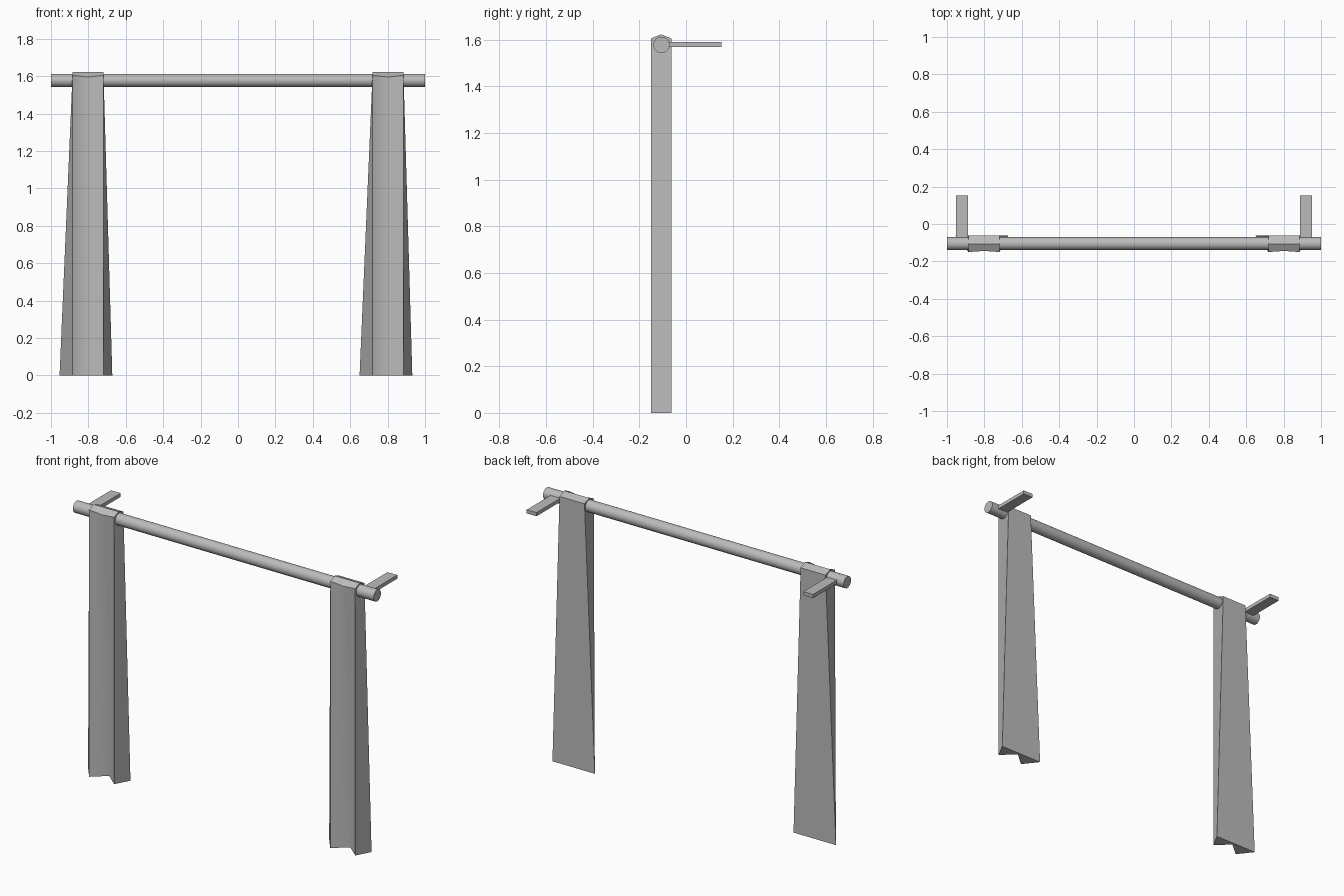
import bpy
import bmesh
from math import radians, pi
from mathutils import Matrix, Vector

cube = bpy.data.objects.get("Cube")
if cube:
    bpy.data.objects.remove(cube, do_unlink=True)

# One plain grey for every part
grey = bpy.data.materials.new("plain grey")
grey.use_nodes = True
colour = (0.5, 0.5, 0.5, 1)
grey.diffuse_color = colour
grey.node_tree.nodes["Principled BSDF"].inputs["Base Color"].default_value = colour

ROD_Y, ROD_Z = -0.105, 1.577


def add_object(name, bm):
    bmesh.ops.recalc_face_normals(bm, faces=bm.faces)
    mesh = bpy.data.meshes.new(name)
    bm.to_mesh(mesh)
    bm.free()
    mesh.materials.append(grey)
    obj = bpy.data.objects.new(name, mesh)
    bpy.context.collection.objects.link(obj)
    return obj


def make_rod():
    bm = bmesh.new()
    turn = Matrix.Translation((0, ROD_Y, ROD_Z)) @ Matrix.Rotation(pi / 2, 4, "Y")
    bmesh.ops.create_cone(bm, cap_ends=True, segments=32, radius1=0.035,
                          radius2=0.035, depth=2, matrix=turn)
    rod = add_object("rod", bm)
    bpy.context.view_layer.objects.active = rod
    rod.select_set(True)
    bpy.ops.object.shade_smooth_by_angle(angle=radians(40))
    rod.select_set(False)


def make_bracket(name, x):
    # Flat bar running back from the rod
    bm = bmesh.new()
    front, back = ROD_Y, 0.153
    place = Matrix.Translation((x, (front + back) / 2, ROD_Z + 0.001))
    size = Matrix.Diagonal((0.065, back - front, 0.022, 1))
    bmesh.ops.create_cube(bm, size=1, matrix=place @ size)
    add_object(name, bm)


def make_towel(name, x):
    bm = bmesh.new()
    half, front, back, top = 0.083, -0.15, -0.062, 1.605

    def vert(dx, y, z):
        return bm.verts.new(Vector((x + dx, y, z)))

    # Bottom outline flares at the back and has a deep fold in front
    lower = [vert(-half, front, 0), vert(0, -0.078, 0), vert(half, front, 0),
             vert(0.13, back, 0), vert(-0.152, back, 0)]
    upper = [vert(-half, front, top), vert(0, -0.144, top - 0.01),
             vert(half, front, top), vert(half, back, top), vert(-half, back, top)]
    ridge_right, ridge_left = vert(-half, -0.108, 1.622), vert(half, -0.108, 1.622)

    for i in range(5):
        j = (i + 1) % 5
        face = bm.faces.new((lower[i], lower[j], upper[j], upper[i]))
        face.smooth = i < 2
    bm.faces.new(lower)

    # Roof folded over the rod
    bm.faces.new((upper[0], upper[1], upper[2], ridge_left, ridge_right))
    bm.faces.new((upper[3], upper[4], ridge_right, ridge_left))
    bm.faces.new((upper[2], upper[3], ridge_left))
    bm.faces.new((upper[4], upper[0], ridge_right))

    # Only the front fold stays soft
    for edge in bm.edges:
        edge.smooth = all(f.smooth for f in edge.link_faces)
    add_object(name, bm)


make_rod()
for side, sign in (("right", -1), ("left", 1)):
    make_bracket(side + "_bracket", sign * 0.92)
    make_towel(side + "_towel", sign * 0.802)
